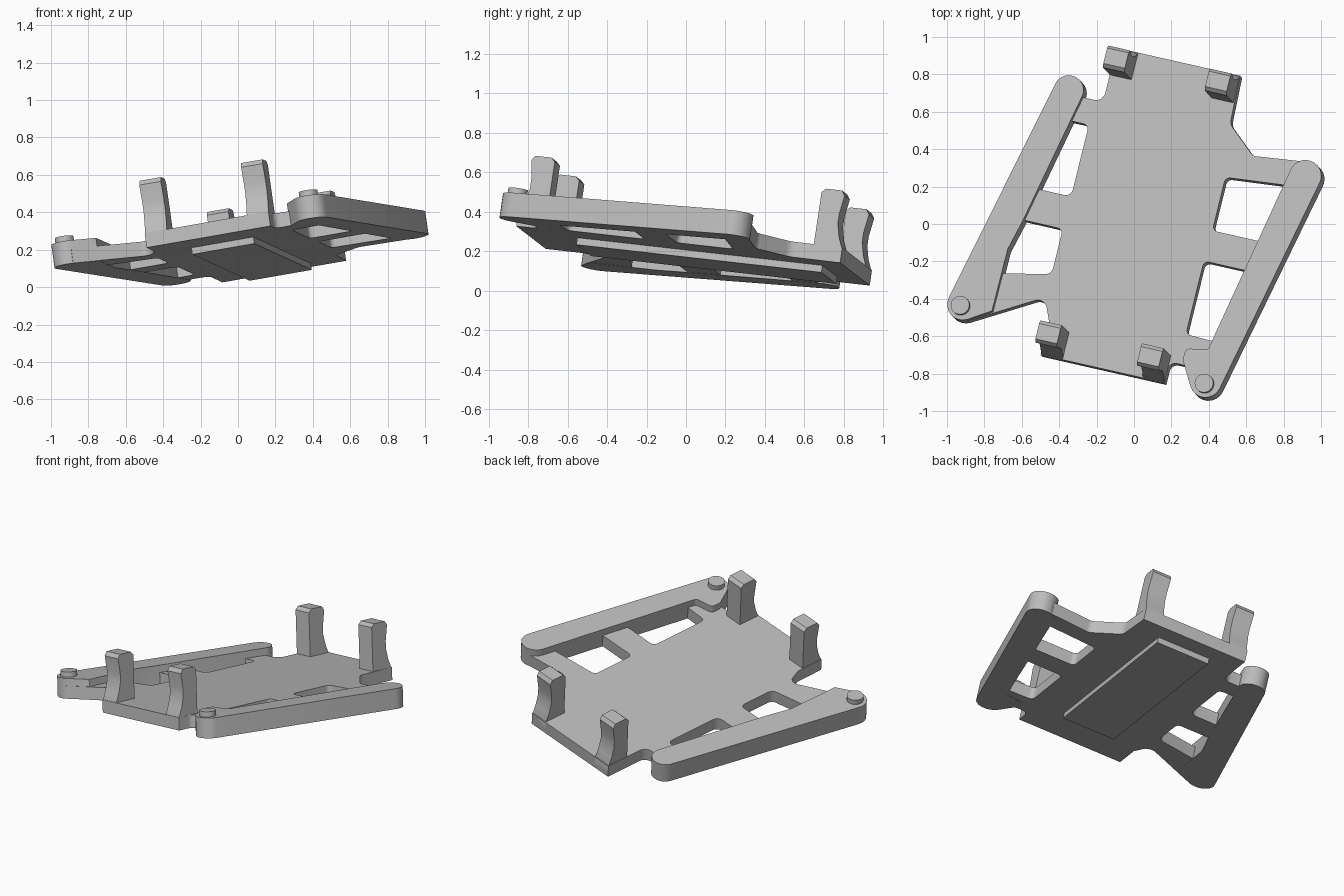
import bpy
import math
from mathutils import Matrix, Vector

cube = bpy.data.objects.get("Cube")
if cube:
    bpy.data.objects.remove(cube)

grey = bpy.data.materials.new("light grey plastic")
grey.use_nodes = True
grey.diffuse_color = (0.5, 0.5, 0.5, 1)
grey.node_tree.nodes["Principled BSDF"].inputs["Base Color"].default_value = (0.5, 0.5, 0.5, 1)

# Tilted frame of the whole tray: width, length and thickness axes
normal = Vector((-0.141, 0.148, 1)).normalized()
length = Vector((0.238, 0.965, -0.109))
width = length.cross(normal).normalized()
length = normal.cross(width)
FRAME = Matrix((width, length, normal)).transposed().to_4x4()
FRAME.translation = (0, 0, 0.174)

# Profile plane for parts extruded across the width
ACROSS = Matrix(((0, 0, 1, 0), (1, 0, 0, 0), (0, 1, 0, 0), (0, 0, 0, 1)))


def rounded(corners, steps=8):
    """Outline from (x, y) or (x, y, radius) corners."""
    out = []
    for i, c in enumerate(corners):
        p = Vector(c[:2])
        if len(c) < 3:
            out.append(p)
            continue
        a = (Vector(corners[i - 1][:2]) - p).normalized()
        b = (Vector(corners[(i + 1) % len(corners)][:2]) - p).normalized()
        half = a.angle(b) / 2
        centre = p + (a + b).normalized() * c[2] / math.sin(half)
        start = p + a * c[2] / math.tan(half) - centre
        end = p + b * c[2] / math.tan(half) - centre
        sweep = start.angle_signed(end)
        for k in range(steps + 1):
            turn = Matrix.Rotation(-sweep * k / steps, 2)
            out.append(centre + turn @ start)
    return out


def extrude(name, outlines, low, high, local=Matrix()):
    """Solid from an outer outline and optional hole outlines."""
    curve = bpy.data.curves.new(name, "CURVE")
    curve.dimensions = "2D"
    curve.fill_mode = "BOTH"
    curve.extrude = (high - low) / 2
    for pts in outlines:
        spline = curve.splines.new("POLY")
        spline.points.add(len(pts) - 1)
        for point, p in zip(spline.points, pts):
            point.co = (p[0], p[1], 0, 1)
        spline.use_cyclic_u = True
    temp = bpy.data.objects.new(name + "_curve", curve)
    bpy.context.collection.objects.link(temp)
    bpy.context.view_layer.update()
    graph = bpy.context.evaluated_depsgraph_get()
    mesh = bpy.data.meshes.new_from_object(temp.evaluated_get(graph))
    bpy.data.objects.remove(temp)
    mesh.name = name
    mesh.materials.clear()
    mesh.materials.append(grey)
    obj = bpy.data.objects.new(name, mesh)
    bpy.context.collection.objects.link(obj)
    obj.matrix_world = FRAME @ local @ Matrix.Translation((0, 0, (low + high) / 2))
    parts.append(obj)


parts = []

# Base plate with side wings and four windows
plate = [(-0.308, -0.806), (0.38, -0.806), (0.38, -0.69, 0.04), (0.5, -0.69), (0.62, -0.72),
         (0.84, 0.4), (0.82, 0.52), (0.552, 0.49, 0.04), (0.39, 0.63, 0.06), (0.38, 0.895),
         (-0.308, 0.895), (-0.308, 0.595, 0.05), (-0.46, 0.595), (-0.8, -0.66),
         (-0.739, -0.717), (-0.36, -0.5, 0.05), (-0.308, -0.62)]
windows = [
    [(-0.47, 0.457), (-0.353, 0.457, 0.03), (-0.353, 0.06, 0.04), (-0.56, 0.06)],
    [(-0.6, -0.12), (-0.355, -0.12, 0.03), (-0.355, -0.37, 0.04), (-0.64, -0.43), (-0.64, -0.3)],
    [(0.435, 0.345, 0.03), (0.76, 0.375), (0.7, 0.05), (0.435, 0.05, 0.03)],
    [(0.43, -0.12, 0.03), (0.67, -0.12), (0.59, -0.53), (0.43, -0.525, 0.03)],
]
extrude("base_plate", [rounded(plate)] + [rounded(w) for w in windows], 0.001, 0.08)

# Raised side arms
right_arm = [(-0.903, -0.818, 0.085), (-0.614, -0.639), (-0.611, -0.295), (-0.569, -0.13),
             (-0.402, 0.671, 0.078), (-0.558, 0.705, 0.078)]
left_arm = [(0.64, -0.989, 0.085), (0.964, 0.508, 0.086), (0.792, 0.544, 0.086),
            (0.574, -0.585, 0.02), (0.455, -0.605, 0.03), (0.455, -0.67, 0.03)]
extrude("right_arm", [rounded(right_arm)], 0, 0.125)
extrude("left_arm", [rounded(left_arm)], 0, 0.125)

# Round pegs on the front ends of the arms
for side, x, y in (("right", -0.784, -0.65), ("left", 0.602, -0.769)):
    circle = [(x + 0.05 * math.cos(math.tau * k / 32), y + 0.05 * math.sin(math.tau * k / 32))
              for k in range(32)]
    extrude(side + "_peg", [circle], 0.1, 0.157)

# Corner posts with a flared outer foot
for end, edge, sign in (("back", 0.895, 1), ("front", -0.806, -1)):
    foot = [(0, 0.002), (0, 0.07), (-0.025, 0.13), (-0.042, 0.2), (-0.042, 0.25), (-0.028, 0.345),
            (-0.045, 0.37), (-0.13, 0.37), (-0.15, 0.35), (-0.15, 0.002)]
    profile = [(edge + sign * y, z) for y, z in foot]
    for side, x in (("right", -0.307), ("left", 0.259)):
        extrude(end + "_" + side + "_post", [profile], x, x + 0.12, ACROSS)

# Shallow panel under the plate
panel = [(-0.13, -0.522), (0.215, -0.522), (0.215, 0.765), (-0.13, 0.765)]
extrude("underside_panel", [panel], -0.035, 0.02)

bpy.ops.object.select_all(action="DESELECT")
for obj in parts:
    obj.select_set(True)
bpy.context.view_layer.objects.active = parts[0]
bpy.ops.object.shade_smooth_by_angle(angle=math.radians(30))
